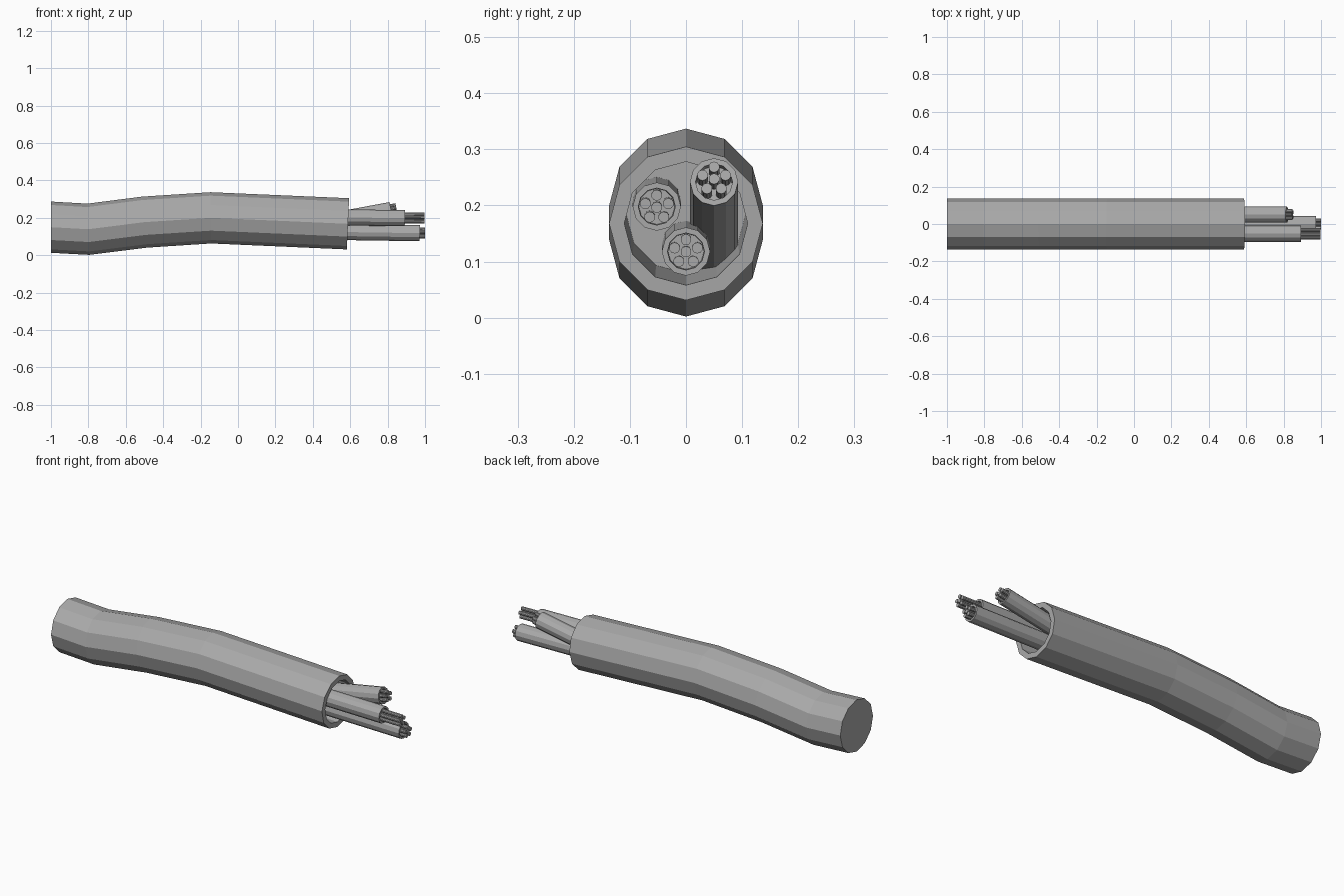
import bpy, bmesh, math
from mathutils import Vector

if "Cube" in bpy.data.objects:
    bpy.data.objects.remove(bpy.data.objects["Cube"])

grey = bpy.data.materials.new("cable grey")
grey.use_nodes = True
colour = (0.4, 0.4, 0.4, 1)
grey.diffuse_color = colour
grey.node_tree.nodes["Principled BSDF"].inputs["Base Color"].default_value = colour

SIDES = 12


def loft(name, rings, sides=SIDES):
    """Skin a closed solid through rings given as (centre, axis, radius)."""
    bm = bmesh.new()
    loops = []
    for centre, axis, radius in rings:
        up = axis.cross(Vector((0, 1, 0))).normalized() * -1
        side = up.cross(axis).normalized()
        angles = [2 * math.pi * i / sides for i in range(sides)]
        loops.append([bm.verts.new(centre + radius * (up * math.cos(a) + side * math.sin(a)))
                      for a in angles])
    for a, b in zip(loops, loops[1:]):
        for i in range(sides):
            j = (i + 1) % sides
            bm.faces.new((a[i], a[j], b[j], b[i]))
    bm.faces.new(loops[0])
    bm.faces.new(loops[-1])
    bmesh.ops.recalc_face_normals(bm, faces=bm.faces)
    mesh = bpy.data.meshes.new(name)
    bm.to_mesh(mesh)
    bm.free()
    mesh.materials.append(grey)
    obj = bpy.data.objects.new(name, mesh)
    bpy.context.collection.objects.link(obj)
    return obj


def hollow_ended(name, path, radius, bore, depth):
    """Sweep a sleeve along the path with a recess bored into its last end."""
    pts = [Vector(p) for p in path]
    steps = [(b - a).normalized() for a, b in zip(pts, pts[1:])]
    axes = [steps[0]] + [(a + b).normalized() for a, b in zip(steps, steps[1:])] + [steps[-1]]
    rings = [(p, t, radius) for p, t in zip(pts, axes)]
    rings[0] = (pts[0], Vector((1, 0, 0)), radius)
    end, axis = pts[-1], axes[-1]
    rings += [(end, axis, bore), (end - axis * depth, axis, bore * 0.97)]
    return loft(name, rings)


# Outer jacket with its gentle bends
jacket = [(-1, 0, 0.150), (-0.8, 0, 0.139), (-0.5, 0, 0.177), (-0.145, 0, 0.200), (0.588, 0, 0.168)]
hollow_ended("outer_jacket", jacket, 0.137, 0.11, 0.4)


# Insulated wires, each with a centre strand and five around it
def wire(name, start, end, reach):
    start, end = Vector(start), Vector(end)
    axis = (end - start).normalized()
    hollow_ended(name + "_insulation", [start, end], 0.043, 0.033, 0.02)
    up = axis.cross(Vector((0, 1, 0))).normalized() * -1
    side = up.cross(axis).normalized()
    offsets = [Vector((0, 0, 0))]
    for i in range(5):
        a = math.pi + 2 * math.pi * i / 5
        offsets.append(0.0215 * (up * math.cos(a) + side * math.sin(a)))
    for i, off in enumerate(offsets):
        base, tip = end + off - axis * 0.03, end + off + axis * reach
        loft(f"{name}_strand_{i + 1}", [(base, axis, 0.0098), (tip, axis, 0.0098)], 10)


wire("upper_wire", (0.17, 0.05, 0.122), (0.818, 0.05, 0.242), 0.03)
wire("middle_wire", (0.17, -0.052, 0.208), (0.892, -0.052, 0.198), 0.106)
wire("lower_wire", (0.17, 0, 0.130), (0.972, 0, 0.118), 0.027)
